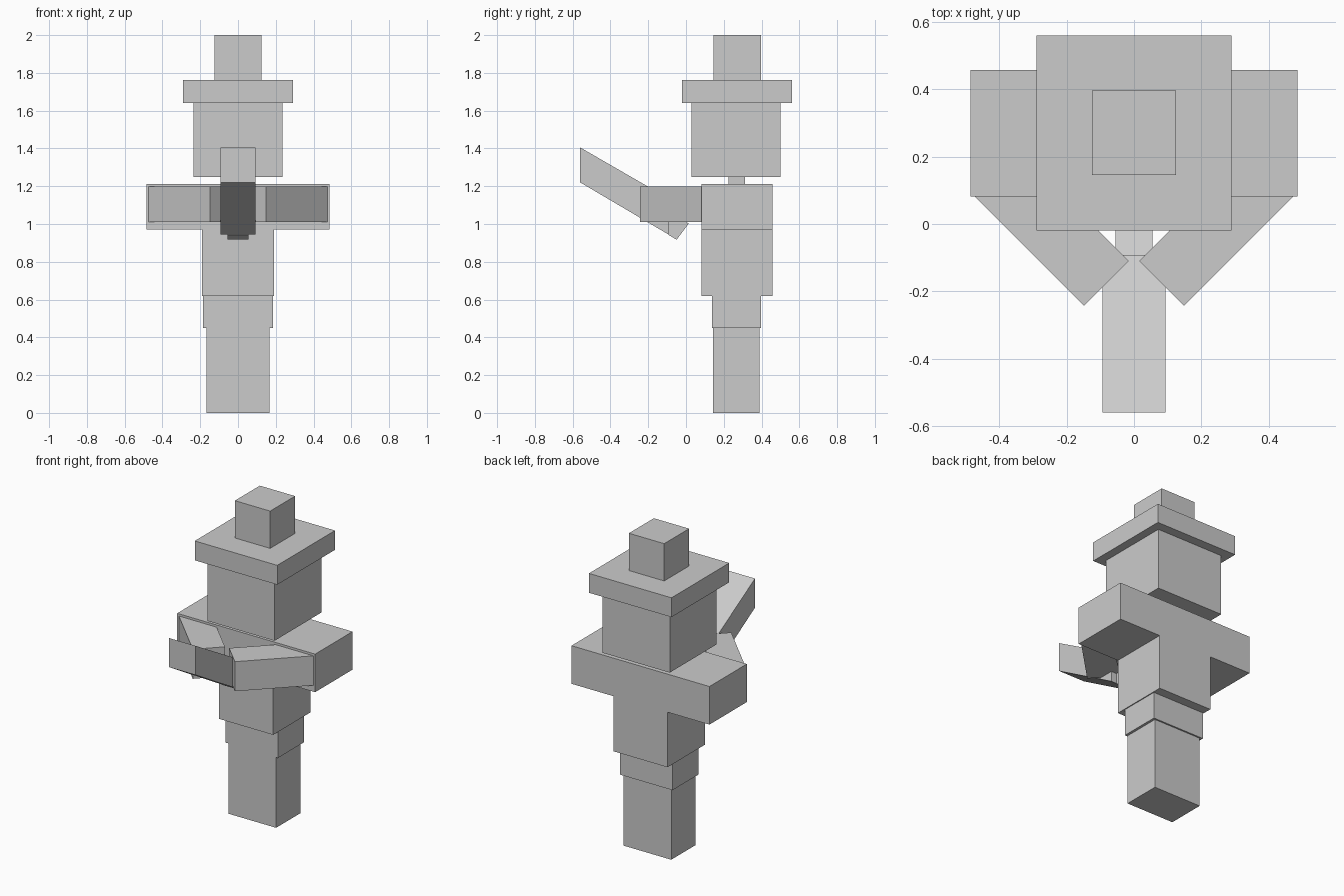
import bpy
import bmesh
from mathutils import Vector

if "Cube" in bpy.data.objects:
    bpy.data.objects.remove(bpy.data.objects["Cube"])


def prism(name, profile, lo, hi, place):
    """Extrude a 2D profile from lo to hi; place(u, v, w) maps to x, y, z."""
    bm = bmesh.new()
    face = bm.faces.new([bm.verts.new(place(u, v, lo)) for u, v in profile])
    move = Vector(place(0, 0, hi)) - Vector(place(0, 0, lo))
    ext = bmesh.ops.extrude_face_region(bm, geom=[face], use_keep_orig=True)
    verts = [g for g in ext["geom"] if isinstance(g, bmesh.types.BMVert)]
    bmesh.ops.translate(bm, verts=verts, vec=move)
    bmesh.ops.recalc_face_normals(bm, faces=bm.faces)
    mesh = bpy.data.meshes.new(name)
    bm.to_mesh(mesh)
    bm.free()
    obj = bpy.data.objects.new(name, mesh)
    bpy.context.collection.objects.link(obj)
    return obj


def top_plane(u, v, w):
    return (u, v, w)


def front_plane(u, v, w):
    return (u, w, v)


def side_plane(u, v, w):
    return (w, u, v)


def box(name, half_x, y0, y1, z0, z1):
    rect = [(-half_x, y0), (half_x, y0), (half_x, y1), (-half_x, y1)]
    return prism(name, rect, z0, z1, top_plane)


# Stacked body blocks
box("legs", 0.168, 0.143, 0.388, 0.0, 0.45)
box("hips", 0.184, 0.137, 0.398, 0.45, 0.62)
box("neck", 0.045, 0.225, 0.312, 1.21, 1.25)
box("head", 0.236, 0.03, 0.50, 1.25, 1.64)
box("hat_brim", 0.29, -0.02, 0.56, 1.64, 1.763)
box("hat_crown", 0.124, 0.146, 0.396, 1.763, 2.0)

# T-shaped torso with shoulders
half = [(0.19, 0.62), (0.19, 0.97), (0.485, 0.97), (0.485, 1.212)]
torso = half + [(-x, z) for x, z in reversed(half)]
prism("torso", torso, 0.082, 0.457, front_plane)

# Forearms angled inward from the chest
arm = [(0.475, 0.084), (0.148, -0.243), (0.015, -0.11), (0.209, 0.084)]
for side, s in (("right", 1), ("left", -1)):
    prism(side + "_forearm", [(s * x, y) for x, y in arm], 1.01, 1.198, top_plane)

# Held horn: wide slanted barrel and narrow end piece
barrel = [(-0.56, 1.405), (-0.56, 1.22), (-0.092, 0.944), (-0.092, 1.135)]
prism("horn_barrel", barrel, -0.093, 0.093, side_plane)
tip = [(-0.092, 0.942), (-0.05, 0.917), (0.015, 1.003), (-0.092, 1.065)]
prism("horn_tip", tip, -0.055, 0.055, side_plane)
